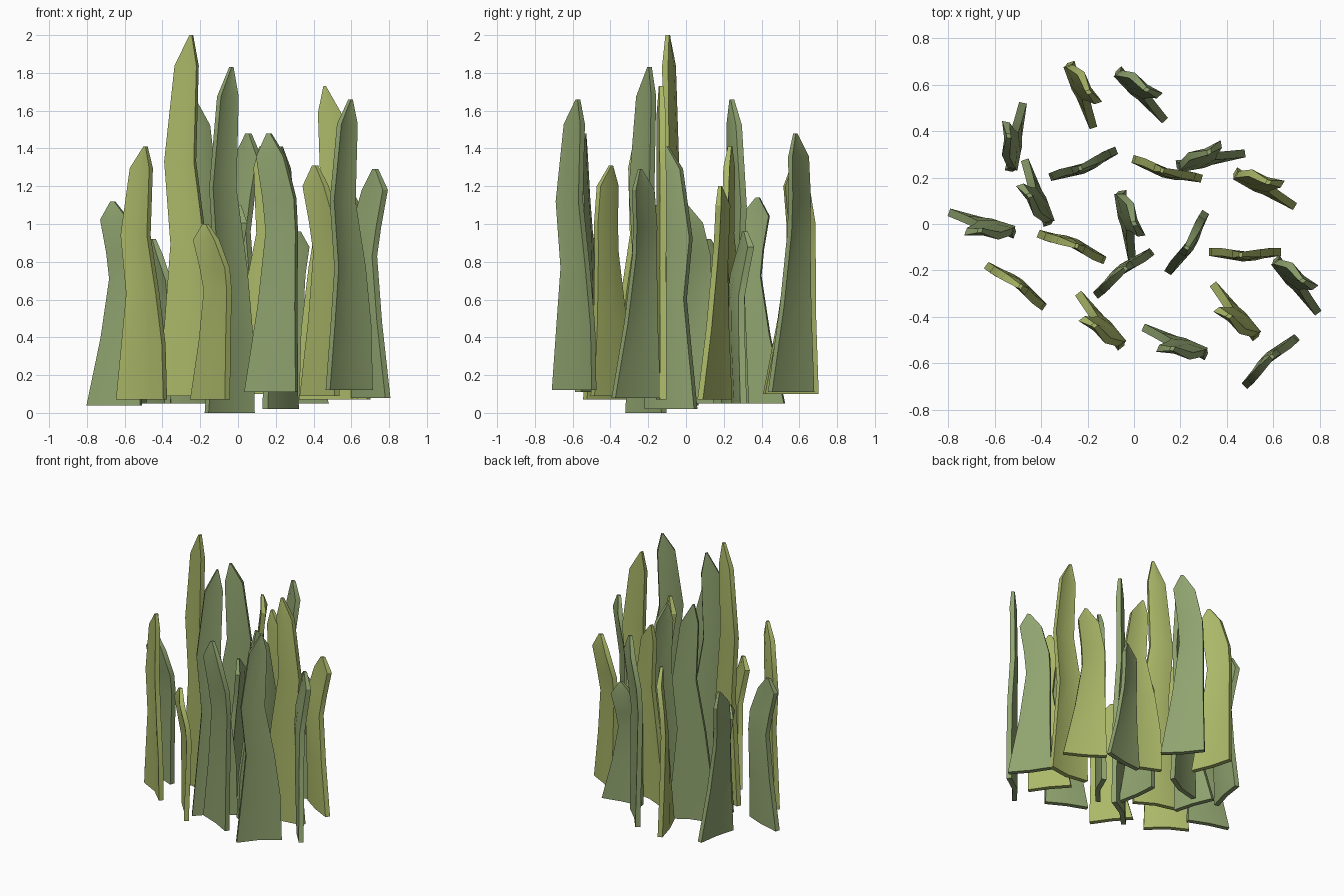
import bpy, bmesh
from math import radians
from mathutils import Vector, Matrix

if "Cube" in bpy.data.objects:
    bpy.data.objects.remove(bpy.data.objects["Cube"])


def material(name, rgb):
    m = bpy.data.materials.new(name)
    m.diffuse_color = (*rgb, 1)
    m.use_nodes = True
    m.node_tree.nodes["Principled BSDF"].inputs["Base Color"].default_value = m.diffuse_color
    return m


OLIVE = material("olive_leaf", (0.41, 0.48, 0.14))
GREEN = material("green_leaf", (0.28, 0.37, 0.16))

# Outline rows: height fraction, left u, right u, left v, spine v, right v
WAVY = [(0, -.155, .155, -.01, .012, -.01),
        (.22, -.12, .145, -.01, .014, -.01),
        (.42, -.09, .105, -.008, .014, -.01),
        (.65, -.125, .04, -.01, .01, .0),
        (.915, -.068, .055, -.005, .008, .0),
        (1, .012, .026, 0, .004, 0)]
FLARED = [(0, -.155, .145, .0, .01, .0),
          (.33, -.075, .135, -.005, .018, .012),
          (.62, -.025, .135, -.01, .018, .02),
          (.75, -.035, .13, -.03, .0, .01),
          (.91, -.06, .085, -.055, -.03, -.025),
          (1, -.012, .006, -.035, -.03, -.028)]


def blade(name, rows, x, y, angle, z0, z1, mat, thick=0.017):
    """Thick creased blade: lofted rows of left, spine and right points."""
    bm = bmesh.new()
    rings = []
    for f, l, r, vl, vc, vr in rows:
        pts = [(l, vl), ((l + r) / 2, vc), (r, vr)]
        z = z0 + f * (z1 - z0)
        t = thick if f < 1 else thick * 0.6
        ring = [bm.verts.new((u, v - t, z)) for u, v in pts]
        ring += [bm.verts.new((u, v + t, z)) for u, v in reversed(pts)]
        rings.append(ring)
    for a, b in zip(rings, rings[1:]):
        for i in range(6):
            j = (i + 1) % 6
            bm.faces.new((a[i], a[j], b[j], b[i]))
    for ring in (rings[0][::-1], rings[-1]):
        bm.faces.new(ring)
    bmesh.ops.recalc_face_normals(bm, faces=bm.faces)
    bm.transform(Matrix.Translation(Vector((x, y, 0))) @ Matrix.Rotation(radians(angle), 4, 'Z'))
    me = bpy.data.meshes.new(name)
    bm.to_mesh(me)
    bm.free()
    me.materials.append(mat)
    ob = bpy.data.objects.new(name, me)
    bpy.context.collection.objects.link(ob)
    bpy.context.view_layer.objects.active = ob
    ob.select_set(True)


# Inner wavy blades: x, y, angle, base z, tip z, colour
wavy = [(-.215, .25, 202, .05, 1.66, GREEN), (.14, .228, 164, .10, 1.41, OLIVE),
        (-.265, -.09, -22, .09, 2.0, OLIVE), (.235, -.085, 238, .02, 1.41, GREEN),
        (-.05, -.205, 38, 0, 1.83, GREEN), (.478, -.13, 180, .07, 1.73, OLIVE),
        (-.505, -.26, -36, .07, 1.41, OLIVE), (.582, -.585, 43, .12, 1.66, GREEN)]
for i, (x, y, a, z0, z1, m) in enumerate(wavy):
    blade(f"wavy_blade_{i + 1}", WAVY, x, y, a, z0, z1, m)

# Outer flared blades with a twisted tip
flared = [(-.225, .56, 109, .10, 1.31, OLIVE), (.03, .56, 132, .11, 1.48, GREEN),
          (-.51, .37, 258, .05, 1.14, GREEN), (.325, .28, 189, .05, .96, GREEN),
          (.56, .155, 149, .07, 1.20, OLIVE), (-.65, .0, -19, .04, 1.12, GREEN),
          (-.42, .13, -71, .05, .92, GREEN), (-.03, .0, 98, .05, 1.10, GREEN),
          (.70, -.26, 127, .08, 1.29, GREEN), (-.145, -.42, -52, .07, 1.0, OLIVE),
          (.435, -.38, -52, .09, 1.31, OLIVE), (.18, -.51, -25, .11, 1.48, GREEN)]
for i, (x, y, a, z0, z1, m) in enumerate(flared):
    blade(f"flared_blade_{i + 1}", FLARED, x, y, a, z0, z1, m)

bpy.ops.object.shade_smooth_by_angle(angle=radians(30))
